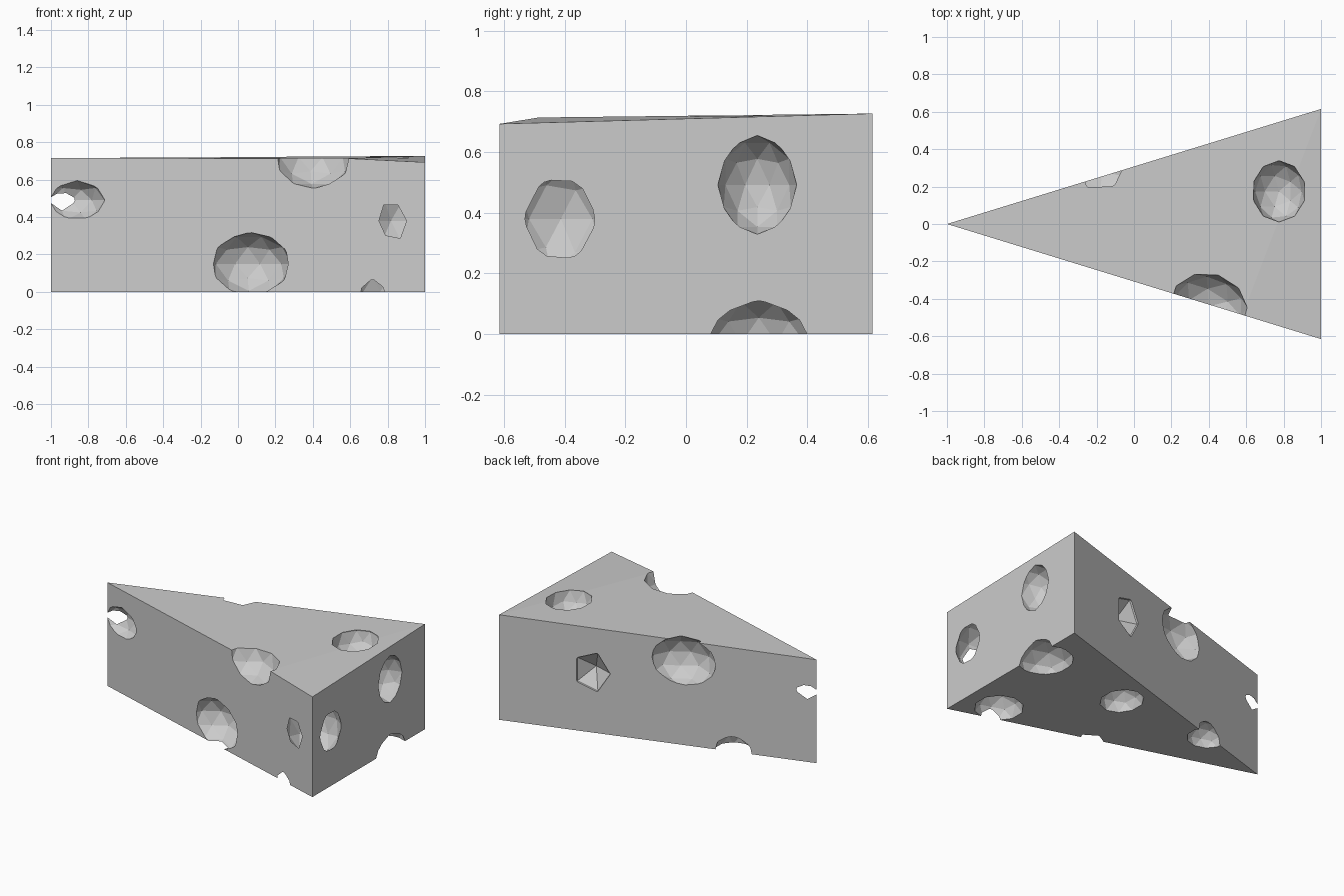
import bpy, bmesh
from math import pi

if "Cube" in bpy.data.objects:
    bpy.data.objects.remove(bpy.data.objects["Cube"])

# Cheese wedge: triangular block with a slightly uneven top
verts = [(-1, 0, 0), (1, -0.615, 0), (1, 0.615, 0),
         (-1, 0, 0.715), (0.58, -0.486, 0.714), (1, -0.615, 0.693), (1, 0.615, 0.727)]
faces = [(0, 2, 1), (0, 1, 5, 4, 3), (1, 2, 6, 5), (2, 0, 3, 6), (3, 4, 6), (4, 5, 6)]
mesh = bpy.data.meshes.new("cheese_wedge")
mesh.from_pydata(verts, [], faces)
bm = bmesh.new()
bm.from_mesh(mesh)
bmesh.ops.recalc_face_normals(bm, faces=bm.faces)
bm.to_mesh(mesh)
bm.free()
wedge = bpy.data.objects.new("cheese_wedge", mesh)
bpy.context.collection.objects.link(wedge)


def cut_hole(center, radii, rot=(0, 0, 0), detail=2):
    """Carve one faceted bubble out of the wedge."""
    bpy.ops.mesh.primitive_ico_sphere_add(subdivisions=detail, radius=1,
                                          location=center, rotation=rot)
    cutter = bpy.context.object
    cutter.scale = radii
    cutter.hide_render = True
    mod = wedge.modifiers.new("hole", 'BOOLEAN')
    mod.operation = 'DIFFERENCE'
    mod.solver = 'EXACT'
    mod.object = cutter
    bpy.context.view_layer.objects.active = wedge
    bpy.ops.object.modifier_apply(modifier=mod.name)
    bpy.data.objects.remove(cutter, do_unlink=True)


F, B = -0.298, 0.298   # turn of the front and back slanted faces

# Front face bubbles
cut_hole((0.065, -0.34, 0.15), (0.22, 0.18, 0.17), (0, 0, F))
cut_hole((0.40, -0.44, 0.72), (0.21, 0.175, 0.168), (0, 0, F))
# Bubble through the thin tip
cut_hole((-0.89, -0.135, 0.49), (0.185, 0.18, 0.125))
# Bubble breaking through both the front and right faces
cut_hole((0.87, -0.415, 0.38), (0.178, 0.178, 0.21), (0, 0, 0.3))
# Right face bubble
cut_hole((1.0, 0.235, 0.492), (0.15, 0.13, 0.163))
# Top face bubble
cut_hole((0.775, 0.175, 0.715), (0.143, 0.165, 0.14))
# Back face bubbles
cut_hole((-0.17, 0.28, 0.58), (0.22, 0.17, 0.17), (0, 0, B))
cut_hole((0.40, 0.49, 0.42), (0.135, 0.155, 0.15), (-pi / 2, 0, B), 1)
# Underside bubbles, three of them breaking an edge
cut_hole((0.92, 0.24, -0.03), (0.18, 0.19, 0.16))
cut_hole((0.23, 0.157, 0.0), (0.13, 0.15, 0.13))
cut_hole((-0.47, 0.14, -0.01), (0.13, 0.12, 0.12))
cut_hole((0.76, -0.40, 0.0), (0.155, 0.155, 0.15))

# Flat faceted shading
for p in wedge.data.polygons:
    p.use_smooth = False
